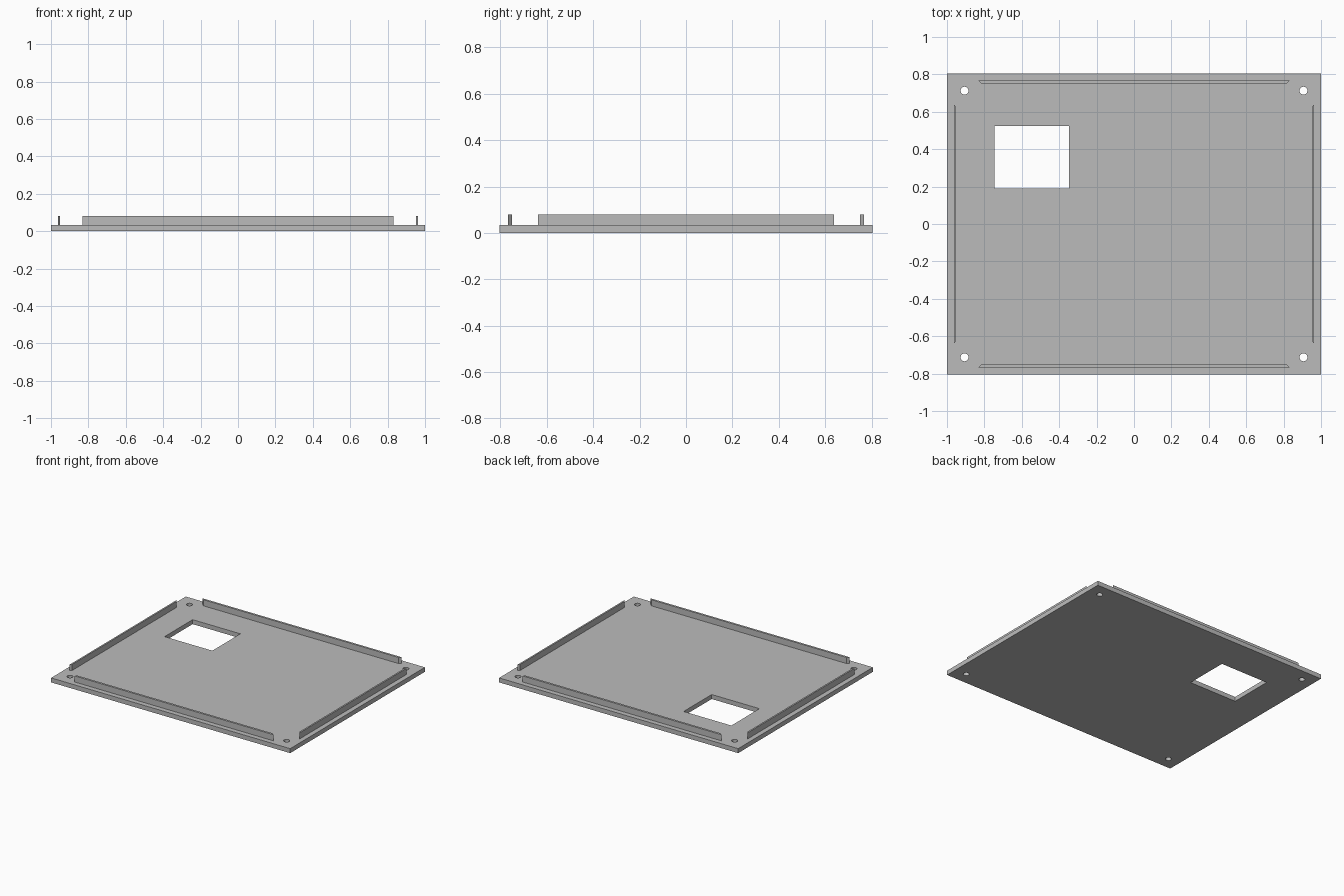
import bpy
import bmesh
from math import cos, sin, pi

cube = bpy.data.objects.get("Cube")
if cube:
    bpy.data.objects.remove(cube, do_unlink=True)

HALF_X, HALF_Y = 1.0, 0.805
PLATE_TOP, RAIL_TOP = 0.034, 0.08

grey = bpy.data.materials.new("light grey")
grey.use_nodes = True
colour = (0.5, 0.5, 0.5, 1)
grey.diffuse_color = colour
grey.node_tree.nodes["Principled BSDF"].inputs["Base Color"].default_value = colour


def prism(name, outline, z0, z1):
    """Extrude a flat outline from z0 up to z1."""
    bm = bmesh.new()
    face = bm.faces.new([bm.verts.new((x, y, z0)) for x, y in outline])
    grown = bmesh.ops.extrude_face_region(bm, geom=[face])["geom"]
    top = [v for v in grown if isinstance(v, bmesh.types.BMVert)]
    bmesh.ops.translate(bm, verts=top, vec=(0, 0, z1 - z0))
    bmesh.ops.recalc_face_normals(bm, faces=bm.faces)
    mesh = bpy.data.meshes.new(name)
    bm.to_mesh(mesh)
    bm.free()
    mesh.materials.append(grey)
    obj = bpy.data.objects.new(name, mesh)
    bpy.context.collection.objects.link(obj)
    return obj


def rectangle(x0, x1, y0, y1):
    return [(x0, y0), (x1, y0), (x1, y1), (x0, y1)]


def circle(cx, cy, r, n=32):
    return [(cx + r * cos(2 * pi * i / n), cy + r * sin(2 * pi * i / n)) for i in range(n)]


# Base plate
plate = prism("base_plate", rectangle(-HALF_X, HALF_X, -HALF_Y, HALF_Y), 0, PLATE_TOP)

# Window and four screw holes cut through the plate
cutters = [prism("window_cutter", rectangle(-0.747, -0.348, 0.19, 0.525), -0.1, 0.1)]
for sx in (-1, 1):
    for sy in (-1, 1):
        cutters.append(prism("screw_hole_cutter", circle(sx * 0.906, sy * 0.713, 0.021), -0.1, 0.1))

bpy.context.view_layer.objects.active = plate
for cutter in cutters:
    cutter.hide_render = True
    cut = plate.modifiers.new("cut", "BOOLEAN")
    cut.operation = "DIFFERENCE"
    cut.solver = "EXACT"
    cut.object = cutter
    bpy.ops.object.modifier_apply(modifier=cut.name)
    bpy.data.objects.remove(cutter, do_unlink=True)

# Raised rails with mitred ends, longer on the outer side
for side, s in (("front", -1), ("back", 1)):
    inner, outer = s * 0.751, s * 0.767
    prism(side + "_rail", [(-0.832, outer), (0.832, outer), (0.816, inner), (-0.816, inner)],
          PLATE_TOP, RAIL_TOP)
for side, s in (("right", -1), ("left", 1)):
    inner, outer = s * 0.951, s * 0.963
    prism(side + "_rail", [(outer, -0.638), (outer, 0.638), (inner, 0.626), (inner, -0.626)],
          PLATE_TOP, RAIL_TOP)
